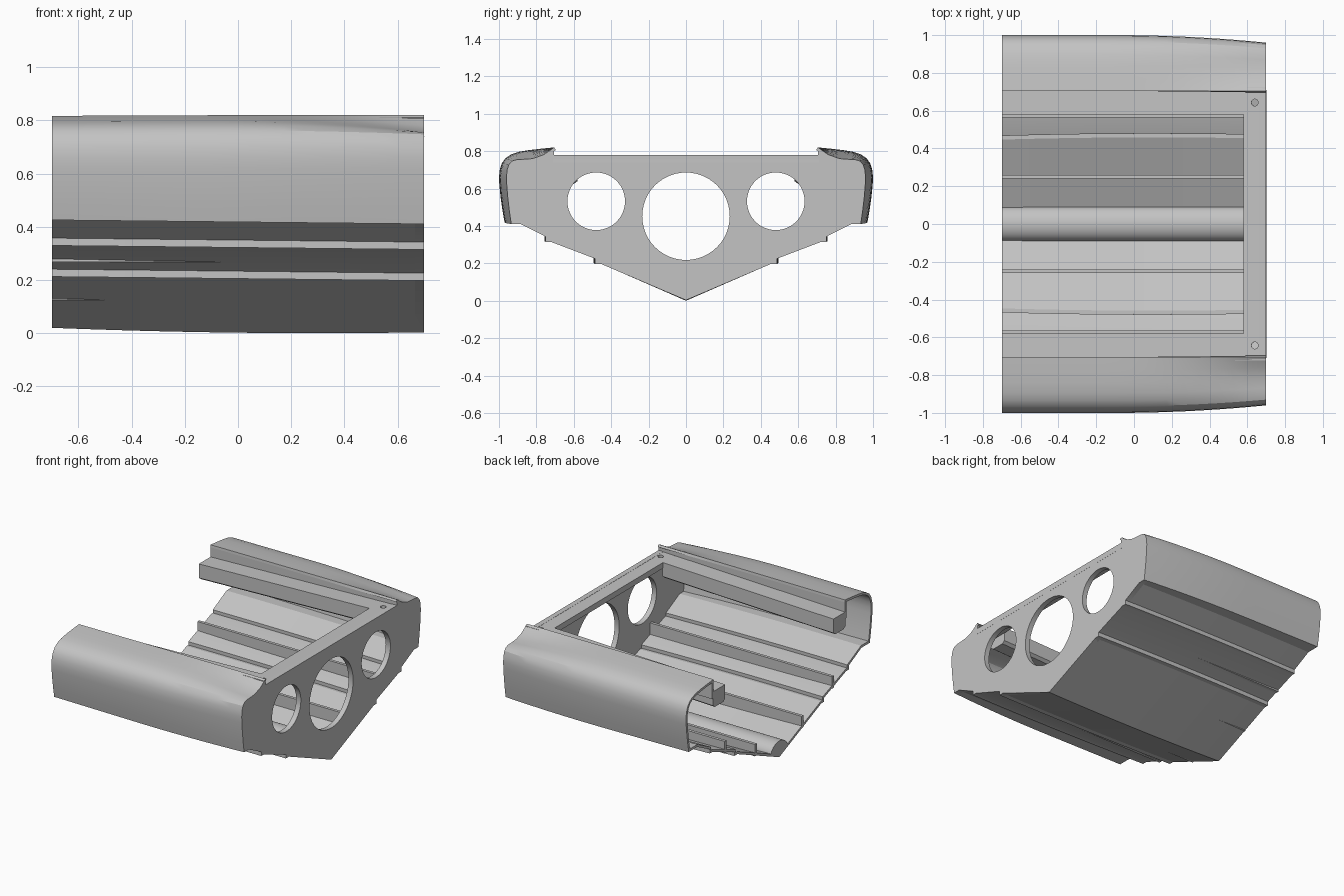
import bpy, bmesh, math
from mathutils import Matrix

cube = bpy.data.objects.get("Cube")
if cube:
    bpy.data.objects.remove(cube, do_unlink=True)

grey = bpy.data.materials.new("light_grey")
grey.use_nodes = True
grey.diffuse_color = (0.55, 0.55, 0.55, 1)
grey.node_tree.nodes["Principled BSDF"].inputs["Base Color"].default_value = grey.diffuse_color

BACK, FRONT = -0.7, 0.7          # open end and bulkhead end along x
SLOPE = 0.045 / 1.4              # deck ledges rise toward the bulkhead


def deck_z(x):
    return 0.78 + SLOPE * (x - FRONT)


def finish(obj, angle=30):
    obj.data.materials.clear()
    obj.data.materials.append(grey)
    bpy.ops.object.select_all(action='DESELECT')
    obj.select_set(True)
    bpy.context.view_layer.objects.active = obj
    bpy.ops.object.shade_smooth_by_angle(angle=math.radians(angle))


def add_mesh(name, verts, faces, recalc=True):
    mesh = bpy.data.meshes.new(name)
    mesh.from_pydata(verts, [], faces)
    if recalc:
        bm = bmesh.new()
        bm.from_mesh(mesh)
        bmesh.ops.recalc_face_normals(bm, faces=bm.faces)
        bm.to_mesh(mesh)
        bm.free()
    obj = bpy.data.objects.new(name, mesh)
    bpy.context.collection.objects.link(obj)
    return obj


def bar(name, profile, x0, x1, side=1, slope=0.0):
    """Extrude a closed (y, z) profile along x, optionally rising."""
    n = len(profile)
    verts = [(x, side * y, z + slope * (x - FRONT)) for x in (x0, x1) for y, z in profile]
    faces = [(i, (i + 1) % n, n + (i + 1) % n, n + i) for i in range(n)]
    faces += [tuple(range(n)), tuple(range(n, 2 * n))]
    finish(add_mesh(name, verts, faces))


def plate(name, loops, thickness, matrix):
    """Flat plate from an outline plus hole loops."""
    curve = bpy.data.curves.new(name, 'CURVE')
    curve.dimensions = '2D'
    curve.fill_mode = 'BOTH'
    curve.extrude = thickness / 2
    for loop in loops:
        spline = curve.splines.new('POLY')
        spline.points.add(len(loop) - 1)
        for p, (u, v) in zip(spline.points, loop):
            p.co = (u, v, 0, 1)
        spline.use_cyclic_u = True
    obj = bpy.data.objects.new(name, curve)
    bpy.context.collection.objects.link(obj)
    obj.matrix_world = matrix
    bpy.ops.object.select_all(action='DESELECT')
    obj.select_set(True)
    bpy.context.view_layer.objects.active = obj
    bpy.ops.object.convert(target='MESH')
    bm = bmesh.new()
    bm.from_mesh(obj.data)
    bmesh.ops.remove_doubles(bm, verts=bm.verts, dist=0.0001)
    bmesh.ops.recalc_face_normals(bm, faces=bm.faces)
    bm.to_mesh(obj.data)
    bm.free()
    finish(obj)


def circle(u, v, r, n=48):
    return [(u + r * math.cos(2 * math.pi * i / n), v + r * math.sin(2 * math.pi * i / n))
            for i in range(n)]


BOTTOM = [(0.462, 0.205), (0.494, 0.205), (0.494, 0.233),
          (0.728, 0.322), (0.757, 0.322), (0.757, 0.35), (0.892, 0.418)]
SIDE = [(0.97, 0.418), (0.981, 0.48), (0.991, 0.55), (0.998, 0.62), (1.0, 0.66),
        (0.996, 0.70), (0.985, 0.735), (0.965, 0.763), (0.935, 0.783),
        (0.895, 0.797), (0.84, 0.806), (0.77, 0.814), (0.705, 0.82)]


def half_section(x):
    """Outer hull section from keel to gunwale at station x."""
    taper = 0.04 * (max(0, x + 0.1) / 0.8) ** 2
    inward = 0.012 * ((x - 0.1) / 0.8) ** 2
    drop = -0.0075 * x / 0.7
    keel = 0.02 * ((x - 0.3) / 1.0) ** 2
    pts = [(0, keel)] + [(y - inward, z + drop) for y, z in BOTTOM]
    for y, z in SIDE:
        u = (y - 0.705) / 0.295
        high = max(0, z - 0.6) / 0.2
        low = 1 - min(1, max(0, (z - 0.418) / 0.25))
        dz = drop * low - 4.5 * u * (1 - u) * high * taper - 0.004 * (1 - low) * max(0, -x)
        pts.append((y - taper * u, z + dz))
    return pts


def full_section(x):
    half = half_section(x)
    return [(-y, z) for y, z in half[:0:-1]] + half


# Hull shell lofted through stations
stations = [BACK + (FRONT - BACK) * i / 16 for i in range(17)]
verts, faces = [], []
for x in stations:
    verts += [(x, y, z) for y, z in full_section(x)]
n = len(verts) // len(stations)
for i in range(len(stations) - 1):
    for j in range(n - 1):
        a = i * n + j
        faces.append((a, a + 1, a + n + 1, a + n))
hull = add_mesh("hull_shell", verts, faces, recalc=False)
solid = hull.modifiers.new("thickness", 'SOLIDIFY')
solid.thickness = 0.016
solid.offset = -1
solid.use_even_offset = True
bpy.context.view_layer.objects.active = hull
hull.select_set(True)
bpy.ops.object.modifier_apply(modifier=solid.name)
finish(hull, 22)

# Bulkhead with three round openings
outline = full_section(FRONT) + [(0.705, 0.78), (-0.705, 0.78)]
openings = [circle(0, 0.452, 0.234)] + [circle(s * 0.48, 0.532, 0.154) for s in (-1, 1)]
to_yz = Matrix(((0, 0, 1, 0.6825), (1, 0, 0, 0), (0, 1, 0, 0), (0, 0, 0, 1)))
plate("bulkhead", [outline] + openings, 0.035, to_yz)

# Crossbeam flange on top of the bulkhead, with two bolt holes
flange = [(-0.06, -0.71), (0.06, -0.71), (0.06, 0.71), (-0.06, 0.71)]
bolt_holes = [circle(0, s * 0.643, 0.018, 24) for s in (-1, 1)]
tilt = (Matrix.Translation((0.64, 0, deck_z(0.64) - 0.02))
        @ Matrix.Rotation(-math.atan(SLOPE), 4, 'Y'))
plate("bulkhead_flange", [flange] + bolt_holes, 0.04, tilt)

# Deck ledges, gunwale lips and floor stringers on both sides
ledge = [(0.58, 0.78), (0.71, 0.78), (0.71, 0.685), (0.69, 0.67), (0.60, 0.67), (0.58, 0.685)]
lip = [(0.705, 0.69), (0.705, 0.814), (0.722, 0.812), (0.722, 0.69)]
for side, word in ((1, "back"), (-1, "front")):
    bar(word + "_deck_ledge", ledge, BACK, 0.582, side, SLOPE)
    bar(word + "_gunwale_lip", lip, BACK, FRONT, side)
    for label, y, low, top in (("inner", 0.25, 0.125, 0.205), ("outer", 0.575, 0.268, 0.35)):
        bar(f"{word}_{label}_stringer",
            [(y - 0.01, low), (y + 0.01, low), (y + 0.01, top), (y - 0.01, top)],
            BACK, 0.67, side)

# Rounded keel beam along the floor
arc = [(0.09 * math.cos(math.pi * i / 20), 0.06 + 0.07 * math.sin(math.pi * i / 20))
       for i in range(21)]
bar("keel_beam", arc + [(0, 0.022)], BACK, 0.67)
